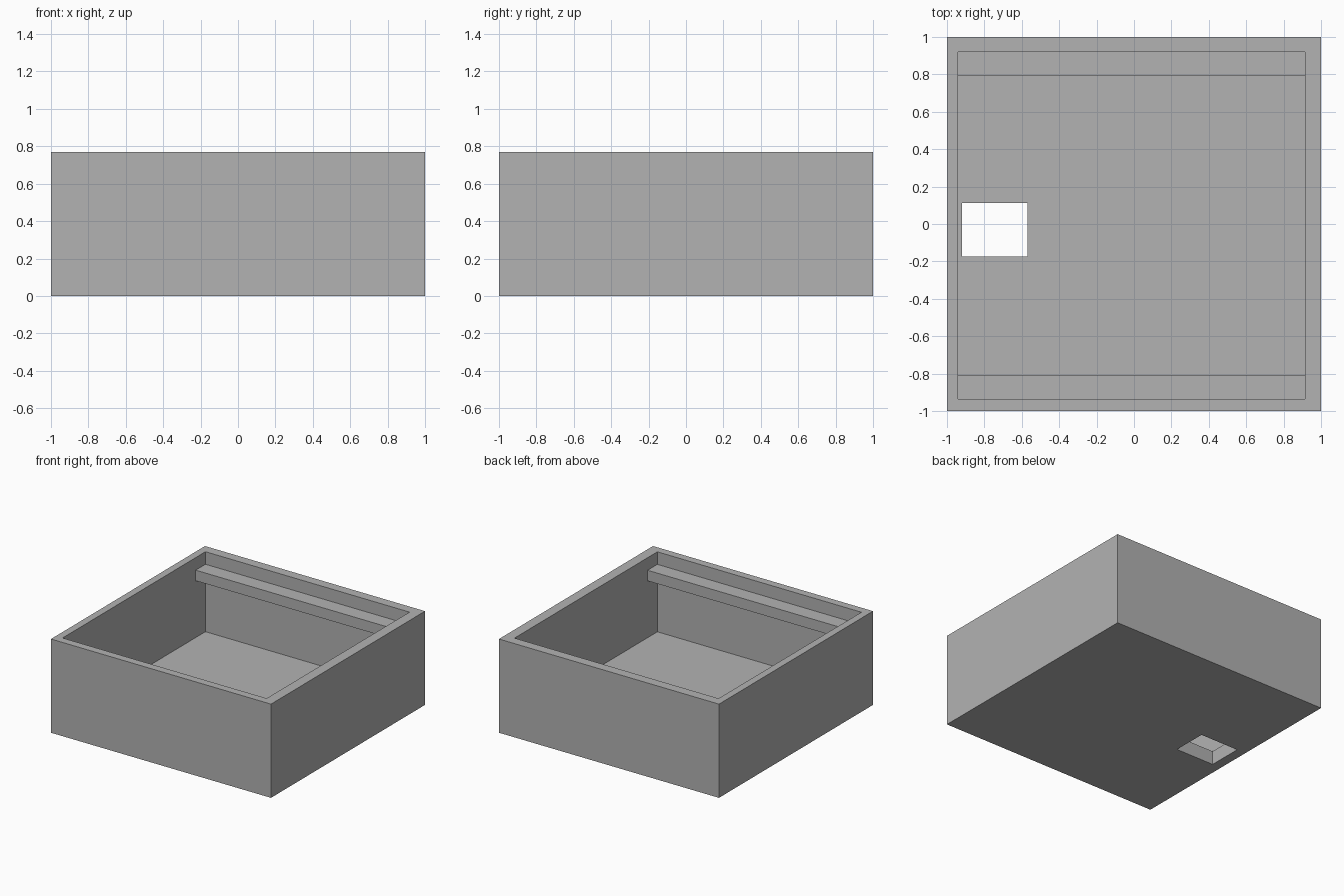
import bpy

cube = bpy.data.objects.get("Cube")
if cube:
    bpy.data.objects.remove(cube, do_unlink=True)

HEIGHT = 0.77
FLOOR = 0.113
# Inner cavity limits
X0, X1, Y0, Y1 = -0.94, 0.915, -0.935, 0.92
RAIL_WIDTH, RAIL_BOTTOM, RAIL_TOP = 0.127, 0.58, 0.667

grey = bpy.data.materials.new("plain_grey")
grey.use_nodes = True
colour = (0.448, 0.448, 0.448, 1)
grey.diffuse_color = colour
grey.node_tree.nodes["Principled BSDF"].inputs["Base Color"].default_value = colour


def box(name, low, high):
    """Axis-aligned box between two corners."""
    bpy.ops.mesh.primitive_cube_add(size=1)
    obj = bpy.context.object
    obj.name = obj.data.name = name
    for v in obj.data.vertices:
        v.co = [b if c > 0 else a for a, b, c in zip(low, high, v.co)]
    obj.data.materials.append(grey)
    return obj


def cut(target, cutter):
    """Subtract the cutter from the target, then discard it."""
    cutter.hide_render = True
    mod = target.modifiers.new("cut", "BOOLEAN")
    mod.operation = "DIFFERENCE"
    mod.solver = "EXACT"
    mod.object = cutter
    bpy.context.view_layer.objects.active = target
    bpy.ops.object.modifier_apply(modifier=mod.name)
    bpy.data.objects.remove(cutter, do_unlink=True)


# Open tray with a rectangular opening through its floor
tray = box("tray", (-1, -1, 0), (1, 1, HEIGHT))
cut(tray, box("cavity_cutter", (X0, Y0, FLOOR), (X1, Y1, HEIGHT + 0.2)))
cut(tray, box("floor_opening_cutter", (-0.92, -0.175, -0.2), (-0.57, 0.112, 0.3)))

# Support rails along the front and back inner walls
for name, y0, y1 in (("front_rail", Y0, Y0 + RAIL_WIDTH),
                     ("back_rail", Y1 - RAIL_WIDTH, Y1)):
    box(name, (X0, y0, RAIL_BOTTOM), (X1, y1, RAIL_TOP))
